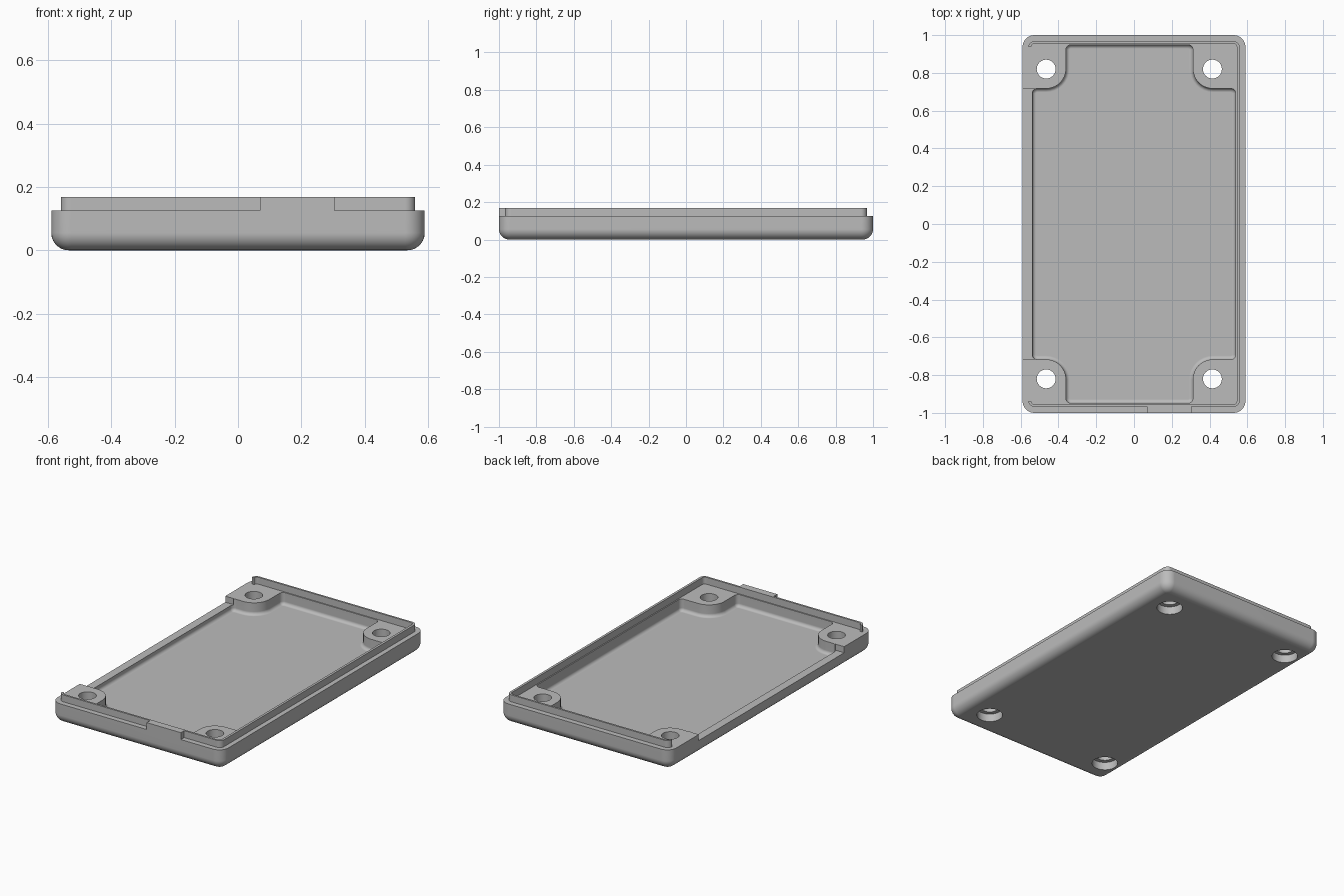
import bpy, bmesh, math

if "Cube" in bpy.data.objects:
    bpy.data.objects.remove(bpy.data.objects["Cube"])

grey = bpy.data.materials.new("plain grey")
grey.diffuse_color = (0.5, 0.5, 0.5, 1)
grey.use_nodes = True
grey.node_tree.nodes["Principled BSDF"].inputs["Base Color"].default_value = grey.diffuse_color


def rounded(corners, n=8):
    """Outline of right-angled corners (x, y, radius), each turned into an arc."""
    pts = []
    for i, (x, y, r) in enumerate(corners):
        def unit(q):
            dx, dy = q[0] - x, q[1] - y
            l = math.hypot(dx, dy)
            return dx / l, dy / l
        a, b = unit(corners[i - 1]), unit(corners[(i + 1) % len(corners)])
        for k in range(n + 1):
            t = math.pi / 2 * k / n
            c, s = 1 - math.cos(t), 1 - math.sin(t)
            pts.append((x + r * (a[0] * s + b[0] * c), y + r * (a[1] * s + b[1] * c)))
    return pts


def rect(x, y, r):
    return rounded([(-x, -y, r), (x, -y, r), (x, y, r), (-x, y, r)])


def circle(cx, cy, r, n=40):
    return [(cx + r * math.cos(math.tau * k / n), cy + r * math.sin(math.tau * k / n)) for k in range(n)]


def box(x0, x1, y0, y1):
    return [(x0, y0), (x1, y0), (x1, y1), (x0, y1)]


def loft(name, layers):
    """Closed solid through a stack of (outline, z) layers."""
    bm = bmesh.new()
    rings = [[bm.verts.new((x, y, z)) for x, y in pts] for pts, z in layers]
    n = len(rings[0])
    for lo, hi in zip(rings, rings[1:]):
        for i in range(n):
            j = (i + 1) % n
            bm.faces.new((lo[i], lo[j], hi[j], hi[i]))
    bm.faces.new(rings[0][::-1])
    bm.faces.new(rings[-1])
    bmesh.ops.recalc_face_normals(bm, faces=bm.faces[:])
    me = bpy.data.meshes.new(name)
    bm.to_mesh(me)
    bm.free()
    me.materials.append(grey)
    ob = bpy.data.objects.new(name, me)
    bpy.context.collection.objects.link(ob)
    return ob


def combine(target, other, op):
    m = target.modifiers.new("cut", 'BOOLEAN')
    m.operation, m.object, m.solver = op, other, 'EXACT'
    bpy.context.view_layer.objects.active = target
    bpy.ops.object.modifier_apply(modifier=m.name)
    bpy.data.objects.remove(other)


def fillet(r, n=7):
    """Pairs of (inset, height) for a quarter-round bottom edge."""
    return [(r * (1 - math.sin(t)), r * (1 - math.cos(t)))
            for t in (math.pi / 2 * k / n for k in range(n + 1))]


W, L, RIM, TOP, FLOOR = 0.59, 1.0, 0.125, 0.168, 0.05

# tray block with rounded bottom and a stepped lip on top
layers = [(rect(W - d, L - d, 0.062 - d), z) for d, z in fillet(0.055)]
layers += [(rect(W, L, 0.062), RIM), (rect(W - 0.03, L - 0.033, 0.032), RIM),
           (rect(W - 0.03, L - 0.033, 0.032), TOP)]
tray = loft("case_tray", layers)

# flush tab on the front of the lip
combine(tray, loft("tab", [(box(0.07, 0.305, -L, -0.96), 0.1), (box(0.07, 0.305, -L, -0.96), TOP)]), 'UNION')


# main cavity, leaving a screw boss in each corner
def cavity(d):
    x, y, b, xl, xr = 0.538 - d, 0.948 - d, 0.717 - d, -0.36 + d, 0.312 - d
    s, R = 0.025 - d, 0.105 + d
    return rounded([(xl, -y, s), (xr, -y, s), (xr, -b, R), (x, -b, s), (x, b, s), (xr, b, R),
                    (xr, y, s), (xl, y, s), (xl, b, R), (-x, b, s), (-x, -b, s), (xl, -b, R)])


layers = [(cavity(d), FLOOR + z) for d, z in fillet(0.02, 5)] + [(cavity(0), 0.3)]
combine(tray, loft("cavity", layers), 'DIFFERENCE')

# space inside the lip, above the bosses
combine(tray, loft("lip_inside", [(rect(0.545, 0.955, 0.02), RIM), (rect(0.545, 0.955, 0.02), 0.3)]), 'DIFFERENCE')

# left side: no lip, and a lowered wall between the bosses
for half, z in ((0.937, RIM), (0.717, 0.087)):
    outline = box(-0.7, -0.53, -half, half)
    combine(tray, loft("left_cut", [(outline, z), (outline, 0.3)]), 'DIFFERENCE')

# screw holes, counterbored from below
for x in (-0.465, 0.415):
    for y in (-0.82, 0.82):
        for r, z0, z1 in ((0.05, 0.02, 0.3), (0.075, -0.1, 0.05)):
            hole = [(circle(x, y, r), z0), (circle(x, y, r), z1)]
            combine(tray, loft("hole", hole), 'DIFFERENCE')

# smooth arcs, crisp edges
bpy.ops.object.select_all(action='DESELECT')
tray.select_set(True)
bpy.context.view_layer.objects.active = tray
bpy.ops.object.shade_smooth_by_angle(angle=math.radians(30))
wn = tray.modifiers.new("flat_faces", 'WEIGHTED_NORMAL')
wn.keep_sharp = True
